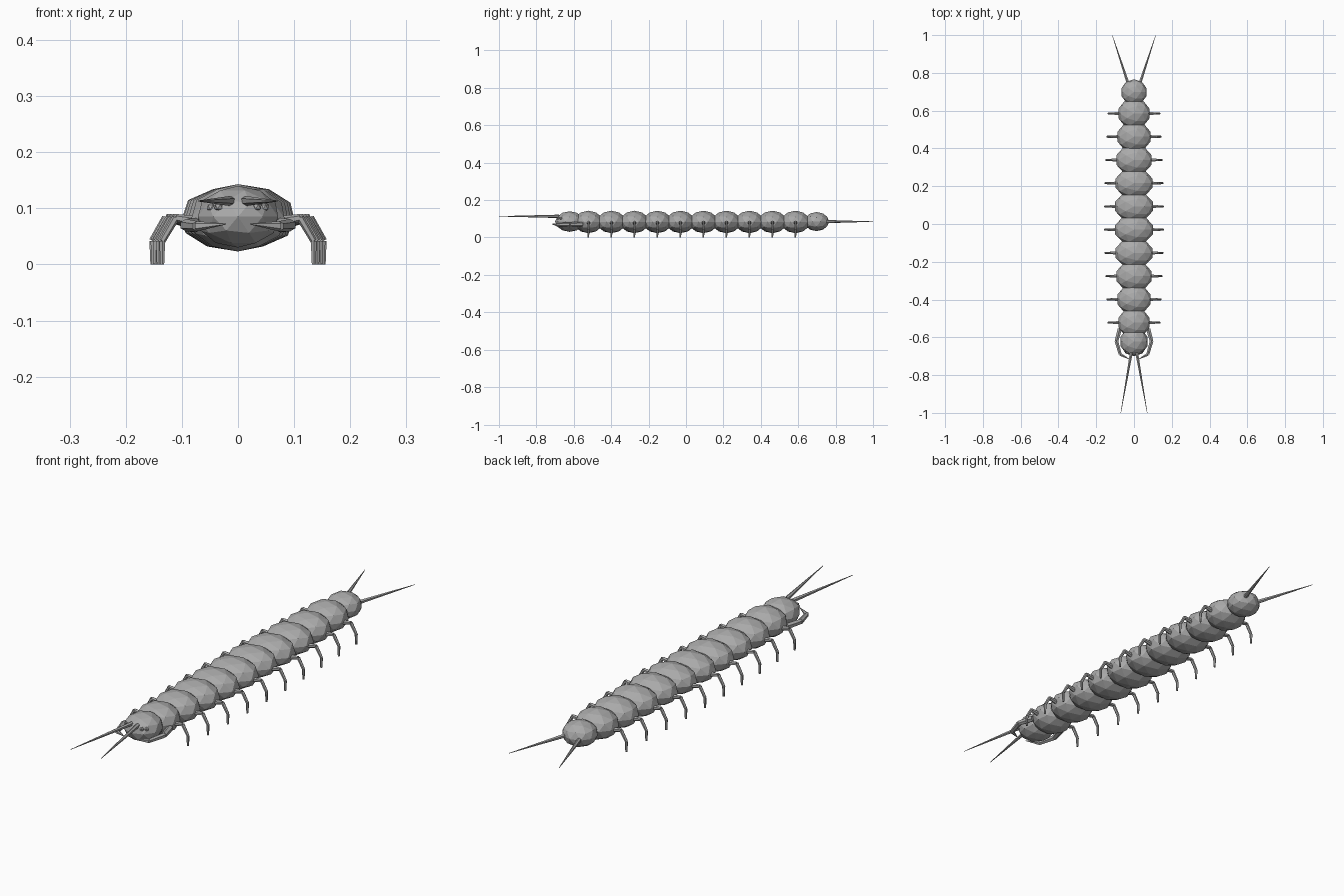
import bpy, math
from mathutils import Vector

if "Cube" in bpy.data.objects:
    bpy.data.objects.remove(bpy.data.objects["Cube"])

shell = bpy.data.materials.new("shell_grey")
shell.use_nodes = True
shell.diffuse_color = (0.4, 0.4, 0.4, 1)
shell.node_tree.nodes["Principled BSDF"].inputs["Base Color"].default_value = shell.diffuse_color


def finish(name):
    ob = bpy.context.object
    ob.name = name
    ob.data.materials.append(shell)
    return ob


def blob(name, centre, size, detail=2):
    """Faceted ellipsoid."""
    bpy.ops.mesh.primitive_ico_sphere_add(subdivisions=detail, radius=1, location=centre)
    ob = finish(name)
    ob.scale = size
    return ob


def limb(name, points, radii):
    """Chain of tapered six-sided tubes through the points."""
    for i in range(len(points) - 1):
        a, b = Vector(points[i]), Vector(points[i + 1])
        bpy.ops.mesh.primitive_cone_add(vertices=6, radius1=radii[i], radius2=radii[i + 1],
                                        depth=(b - a).length, location=(a + b) / 2)
        ob = finish(f"{name}_{i + 1}")
        ob.rotation_euler = (b - a).to_track_quat("Z", "Y").to_euler()


def pair(name, points, radii):
    for side, s in (("left", 1), ("right", -1)):
        limb(f"{side}_{name}", [(s * x, y, z) for x, y, z in points], radii)


# Body segments, widest in the middle, each with a pair of legs
COUNT, PITCH, FIRST = 10, 0.123, -0.522
for i in range(COUNT):
    y = FIRST + i * PITCH
    w = 0.087 + 0.018 * math.sin(math.pi * i / (COUNT - 1))
    blob(f"body_segment_{i + 1}", (0, y, 0.083), (w, 0.08, 0.06))
    pair(f"leg_{i + 1}",
         [(w - 0.025, y, 0.074), (w + 0.024, y, 0.083), (w + 0.048, y, 0.042), (w + 0.048, y, 0)],
         [0.011, 0.007, 0.006, 0.004])

# Head and tail
blob("head", (0, -0.622, 0.085), (0.075, 0.078, 0.055))
blob("tail", (0, 0.698, 0.085), (0.07, 0.068, 0.051))

# Antennae and tail filaments
pair("antenna", [(0.014, -0.68, 0.113), (0.07, -1, 0.113)], [0.009, 0.001])
pair("tail_filament", [(0.03, 0.74, 0.085), (0.115, 1, 0.085)], [0.009, 0.001])

# Eyes, two on each side
for side, s in (("left", 1), ("right", -1)):
    blob(f"{side}_front_eye", (s * 0.034, -0.681, 0.103), (0.009,) * 3, 1)
    blob(f"{side}_rear_eye", (s * 0.047, -0.668, 0.102), (0.009,) * 3, 1)

# Curved fangs wrapping round the head
pair("fang", [(0.075, -0.555, 0.07), (0.093, -0.62, 0.07), (0.073, -0.69, 0.068), (0.022, -0.717, 0.072)],
     [0.013, 0.011, 0.009, 0.001])
